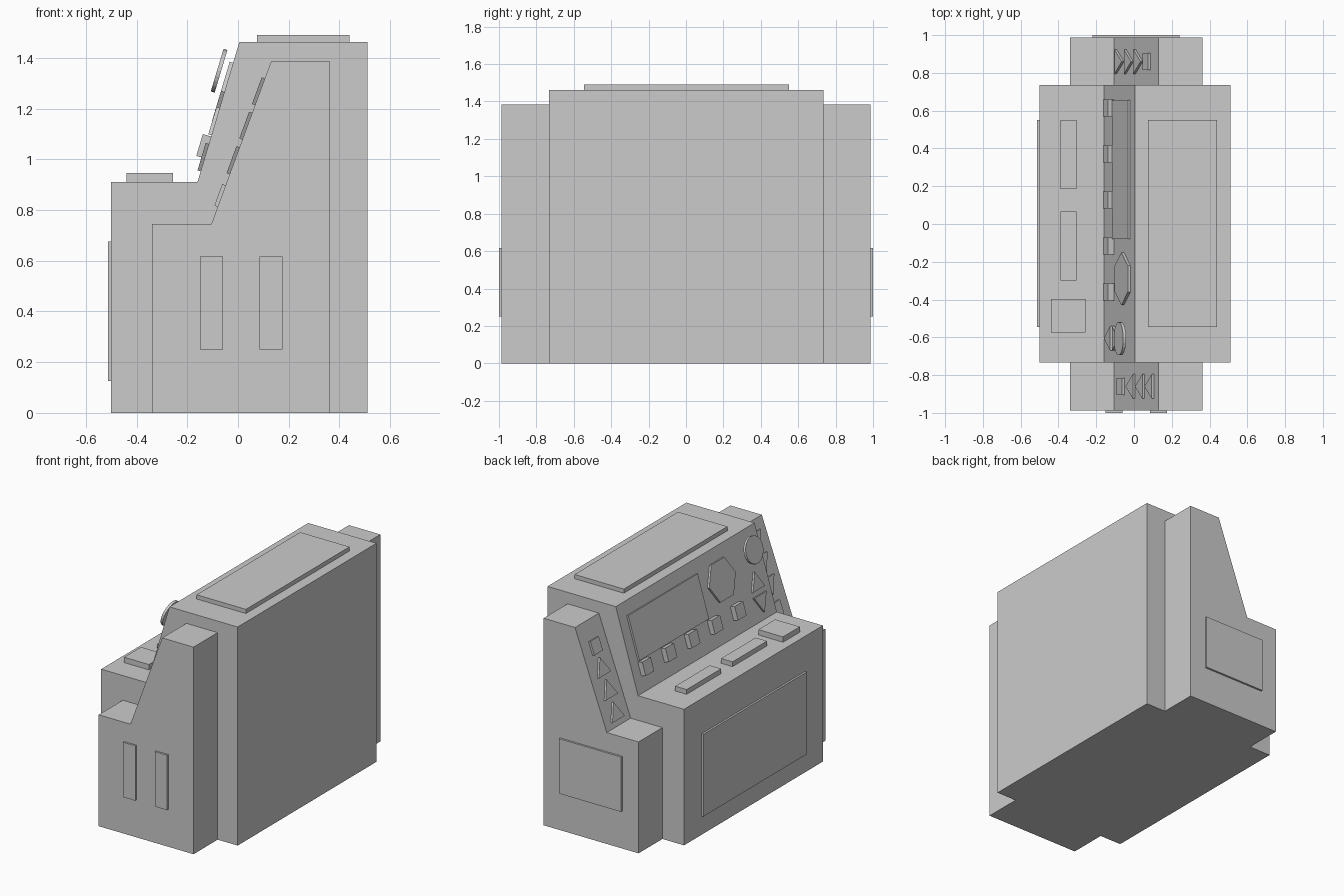
import bpy, bmesh, math
from mathutils import Matrix, Vector

if "Cube" in bpy.data.objects:
    bpy.data.objects.remove(bpy.data.objects["Cube"])


def prism(name, pts, h0, h1, mat):
    """Extrude a counter-clockwise 2D outline from h0 to h1 along local z."""
    bm = bmesh.new()
    lo = [bm.verts.new(mat @ Vector((a, b, h0))) for a, b in pts]
    hi = [bm.verts.new(mat @ Vector((a, b, h1))) for a, b in pts]
    bm.faces.new(lo)
    bm.faces.new(hi)
    n = len(pts)
    for i in range(n):
        j = (i + 1) % n
        bm.faces.new((lo[i], lo[j], hi[j], hi[i]))
    bmesh.ops.recalc_face_normals(bm, faces=bm.faces)
    me = bpy.data.meshes.new(name)
    bm.to_mesh(me)
    bm.free()
    ob = bpy.data.objects.new(name, me)
    bpy.context.collection.objects.link(ob)
    return ob


def rect(w, h):
    return [(-w / 2, -h / 2), (w / 2, -h / 2), (w / 2, h / 2), (-w / 2, h / 2)]


def ngon(n, r, phase=0):
    return [(r * math.cos(math.radians(phase) + 2 * math.pi * i / n),
             r * math.sin(math.radians(phase) + 2 * math.pi * i / n)) for i in range(n)]


def box(name, x0, x1, y0, y1, z0, z1):
    return prism(name, [(x0, y0), (x1, y0), (x1, y1), (x0, y1)], z0, z1, Matrix())


def on_slope(foot, top, y, z):
    """Frame lying on a sloped face: local x = -y, local y = up the slope, local z = outward."""
    f, t = Vector((foot[0], 0, foot[1])), Vector((top[0], 0, top[1]))
    v = (t - f).normalized()
    n = Vector((-v.z, 0, v.x))
    p = f + v * ((z - f.z) / v.z)
    m = Matrix((Vector((0, -1, 0)), v, n)).transposed().to_4x4()
    m.translation = (p.x, y, p.z)
    return m


# Profile frame: local (x, y) = world (x, z), extruded along world y
SIDE = Matrix(((1, 0, 0, 0), (0, 0, 1, 0), (0, 1, 0, 0), (0, 0, 0, 1)))

# Main cabinet and the two lower side wings
M0, M1 = (-0.16, 0.91), (0.005, 1.462)
W0, W1 = (-0.105, 0.745), (0.13, 1.385)
prism("main_cabinet", [(-0.5, 0), (0.51, 0), (0.51, 1.462), M1, M0, (-0.5, 0.91)],
      -0.732, 0.735, SIDE)
wing = [(-0.34, 0), (0.362, 0), (0.362, 1.385), W1, W0, (-0.34, 0.745)]
prism("front_wing", wing, -0.987, -0.732, SIDE)
prism("back_wing", wing, 0.735, 0.987, SIDE)

# Flat raised panels
box("top_panel", 0.075, 0.44, -0.545, 0.55, 1.46, 1.49)
box("knee_panel", -0.513, -0.5, -0.545, 0.55, 0.125, 0.675)
box("back_wing_panel", -0.22, 0.24, 0.985, 1.0, 0.25, 0.617)
for i, x in enumerate((-0.105, 0.13)):
    box(f"front_wing_strip_{i}", x - 0.045, x + 0.045, -1.0, -0.985, 0.25, 0.617)

# Pads on the desk ledge
box("desk_key_0", -0.39, -0.305, 0.185, 0.55, 0.905, 0.942)
box("desk_key_1", -0.39, -0.305, -0.30, 0.065, 0.905, 0.942)
box("desk_pad", -0.44, -0.257, -0.575, -0.397, 0.905, 0.946)

# Instruments on the main slope
prism("screen", rect(0.735, 0.292), -0.005, 0.012, on_slope(M0, M1, 0.288, 1.238))
prism("hex_display", ngon(6, 0.14), -0.005, 0.014, on_slope(M0, M1, -0.29, 1.265))
prism("round_dial", ngon(24, 0.0875), 0.036, 0.052, on_slope(M0, M1, -0.607, 1.337))
prism("upper_arrow", ngon(3, 0.075, 90), -0.005, 0.013, on_slope(M0, M1, -0.605, 1.131))
prism("lower_arrow", ngon(3, 0.075, -90), -0.005, 0.013, on_slope(M0, M1, -0.605, 1.025))
for i in range(5):
    prism(f"slope_button_{i}", rect(0.09, 0.09), -0.005, 0.034,
          on_slope(M0, M1, 0.615 - 0.244 * i, 1.047))

# Arrow rows on the wings: pointing down at the front, up at the back
for name, y, phase, z0, zb in (("front", -0.86, -90, 1.012, 0.855),
                               ("back", 0.86, 90, 0.816, 1.228)):
    for i in range(3):
        prism(f"{name}_wing_arrow_{i}", ngon(3, 0.075, phase), -0.005, 0.013,
              on_slope(W0, W1, y, z0 + 0.136 * i))
    prism(f"{name}_wing_button", rect(0.09, 0.09), -0.005, 0.014,
          on_slope(W0, W1, y, zb))
